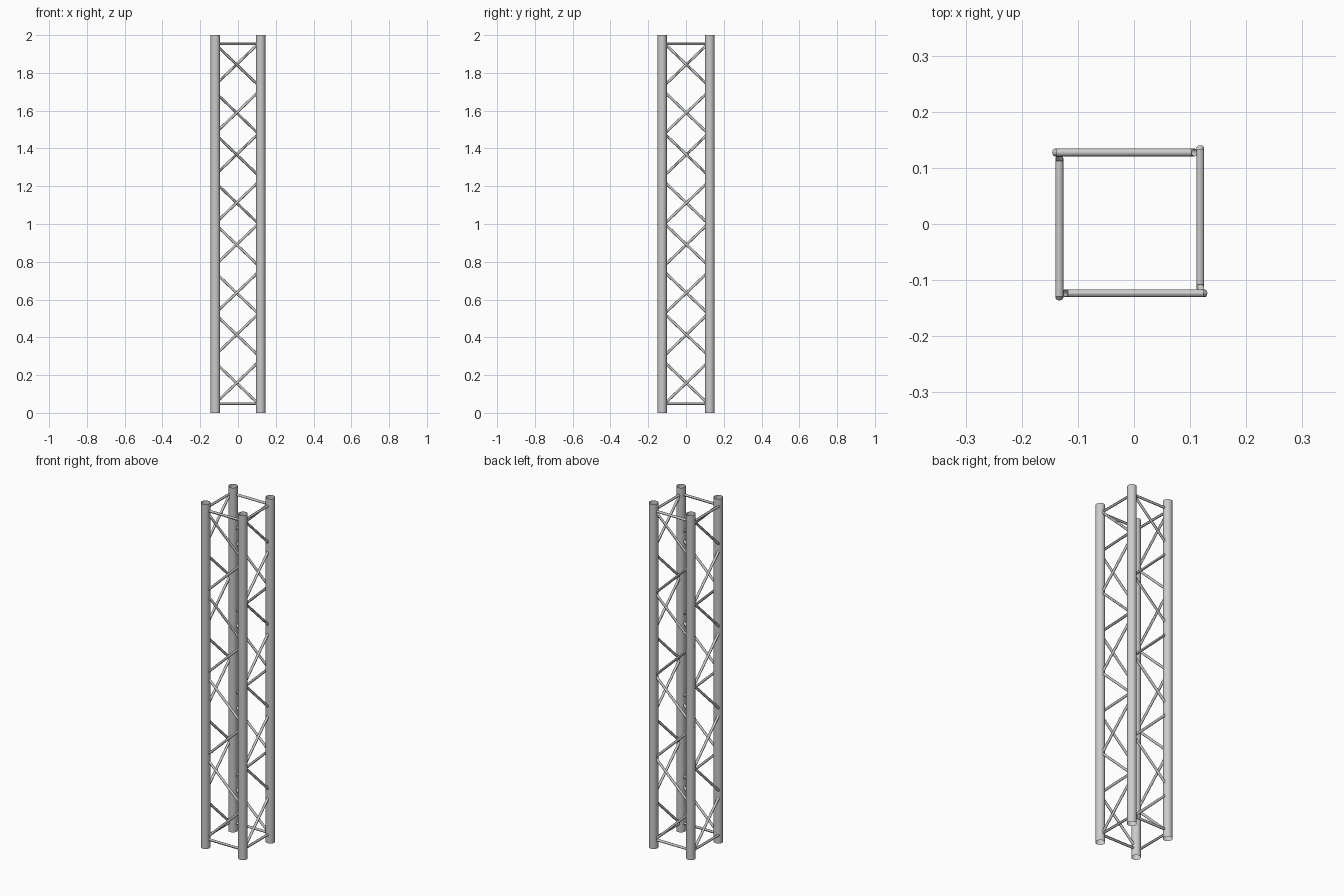
import bpy, math
from mathutils import Vector, Matrix

if "Cube" in bpy.data.objects:
    bpy.data.objects.remove(bpy.data.objects["Cube"])

CHORD_X, CHORD_Y, CHORD_R = 0.12, 0.126, 0.025
BRACE_R = 0.007
Z0, Z1, BAYS = 0.048, 1.955, 8
CENTRE = Vector((-0.0075, 0.002, 0))   # centre of the lattice ring
PLANE = 0.1255                         # distance of each lattice face from the centre
LONG, SHORT = 0.1335, -0.1155          # zigzag reach on either side


def tube(name, a, b, radius, sides):
    """Open-ended smooth tube running from a to b."""
    a, b = Vector(a), Vector(b)
    d = b - a
    bpy.ops.mesh.primitive_cylinder_add(
        vertices=sides, radius=radius, depth=d.length,
        end_fill_type='NOTHING', location=(a + b) / 2,
        rotation=d.to_track_quat('Z', 'Y').to_euler())
    ob = bpy.context.object
    ob.name = name
    bpy.ops.object.shade_smooth_by_angle()
    return ob


# four main chord tubes
for sx, xn in ((-1, "left"), (1, "right")):
    for sy, yn in ((-1, "front"), (1, "back")):
        x, y = sx * CHORD_X, sy * CHORD_Y
        tube(f"chord_{yn}_{xn}", (x, y, 0), (x, y, 2), CHORD_R, 24)

# lattice on each face: one zigzag plus top and bottom rails
step = (Z1 - Z0) / BAYS
for k, side in enumerate(("front", "right", "back", "left")):
    rot = Matrix.Rotation(k * math.pi / 2, 3, 'Z')

    def place(u, z):
        return rot @ Vector((u, -PLANE, z)) + CENTRE

    for i in range(BAYS):
        u0, u1 = (SHORT, LONG) if i % 2 == 0 else (LONG, SHORT)
        tube(f"diagonal_{side}_{i + 1}", place(u0, Z0 + i * step),
             place(u1, Z0 + (i + 1) * step), BRACE_R, 12)
    for z, n in ((Z0, "bottom"), (Z1, "top")):
        tube(f"rail_{side}_{n}", place(-0.11, z), place(0.131, z), BRACE_R, 12)
